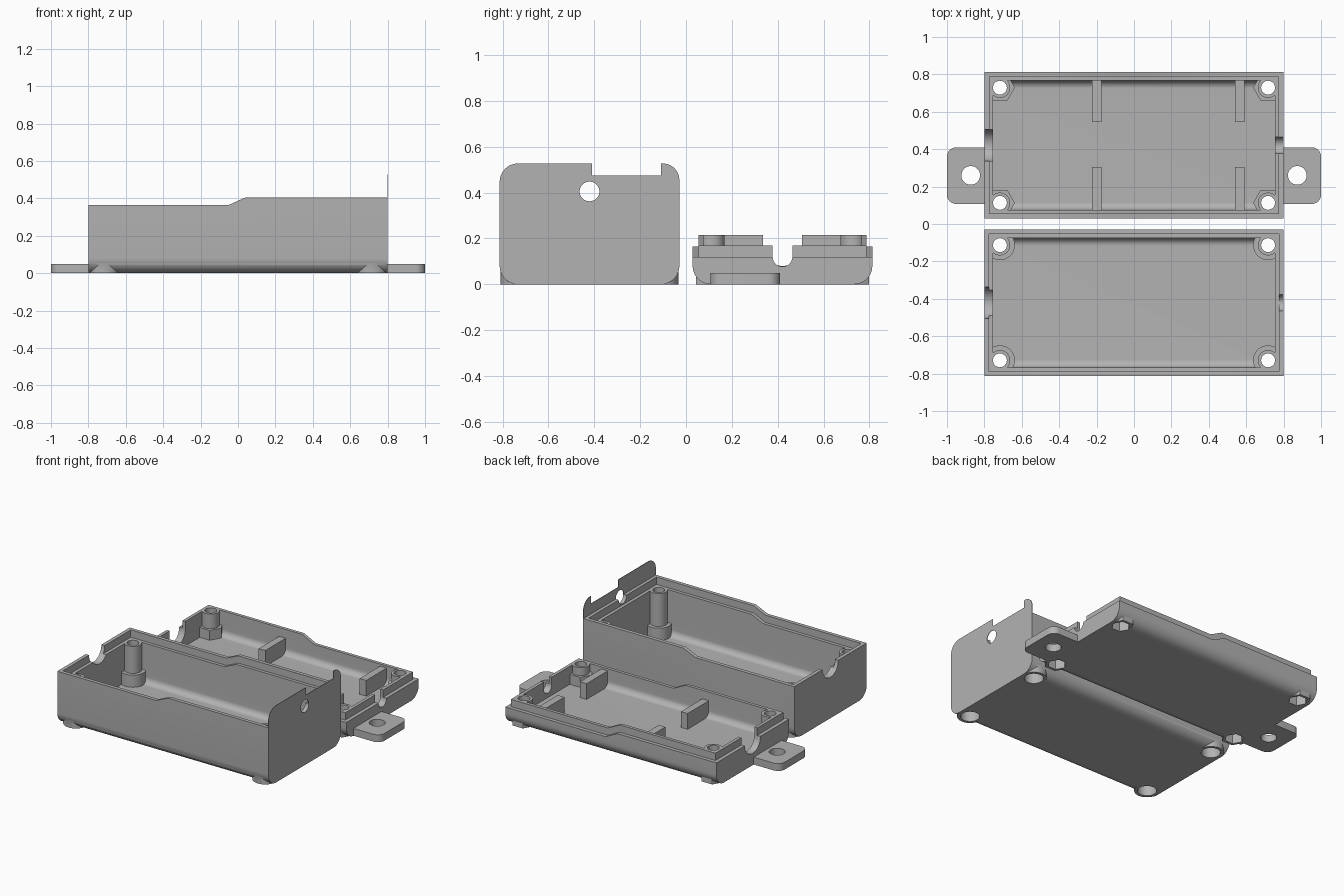
import bpy, bmesh, math
from mathutils import Vector

if "Cube" in bpy.data.objects:
    bpy.data.objects.remove(bpy.data.objects["Cube"], do_unlink=True)

grey = bpy.data.materials.new("plain_grey")
grey.use_nodes = True
COLOUR = (0.45, 0.45, 0.45, 1)
grey.diffuse_color = COLOUR
grey.node_tree.nodes["Principled BSDF"].inputs["Base Color"].default_value = COLOUR

HALF_X, HALF_Y, CENTRE = 0.8, 0.392, 0.421
WALL, LIP, LIP_H, ROUND = 0.047, 0.025, 0.05, 0.08
POST_X, POST_Y = 0.717, 0.308


def fillet(corners, steps=10):
    """Outline from (a, b, radius) corners that meet at right angles."""
    out = []
    for i, (a, b, r) in enumerate(corners):
        p = Vector((a, b))
        if r == 0:
            out.append(p)
            continue
        u = (Vector(corners[i - 1][:2]) - p).normalized()
        v = (Vector(corners[(i + 1) % len(corners)][:2]) - p).normalized()
        for k in range(steps + 1):
            t = k / steps * math.pi / 2
            out.append(p + r * (u + v) - r * (v * math.cos(t) + u * math.sin(t)))
    return out


def circle(a, b, r, n=40):
    return [(a + r * math.cos(k * math.tau / n), b + r * math.sin(k * math.tau / n)) for k in range(n)]


def prism(name, outline, axis, lo, hi):
    """Extrude a flat outline along one axis."""
    place = {"x": lambda a, b, h: (h, a, b), "y": lambda a, b, h: (a, h, b), "z": lambda a, b, h: (a, b, h)}[axis]
    bm = bmesh.new()
    rings = [[bm.verts.new(place(a, b, h)) for a, b in outline] for h in (lo, hi)]
    n = len(outline)
    for ring in rings:
        bm.faces.new(ring)
    for i in range(n):
        j = (i + 1) % n
        bm.faces.new((rings[0][i], rings[0][j], rings[1][j], rings[1][i]))
    bmesh.ops.recalc_face_normals(bm, faces=bm.faces)
    mesh = bpy.data.meshes.new(name)
    bm.to_mesh(mesh)
    bm.free()
    mesh.materials.append(grey)
    obj = bpy.data.objects.new(name, mesh)
    bpy.context.collection.objects.link(obj)
    return obj


def combine(obj, operation, *tools):
    """Apply booleans one by one and drop the helpers."""
    for tool in tools:
        mod = obj.modifiers.new("cut", "BOOLEAN")
        mod.operation, mod.solver, mod.object = operation, "EXACT", tool
        dg = bpy.context.evaluated_depsgraph_get()
        mesh = bpy.data.meshes.new_from_object(obj.evaluated_get(dg))
        obj.modifiers.clear()
        obj.data = mesh
        bpy.data.objects.remove(tool, do_unlink=True)


def trough(name, yc, inset, floor, radius):
    """Block with both long bottom edges rounded."""
    w = HALF_Y - inset
    pts = fillet([(yc - w, floor, radius), (yc + w, floor, radius), (yc + w, 1, 0), (yc - w, 1, 0)])
    return prism(name, pts, "x", inset - HALF_X, HALF_X - inset)


def stepped(yc, inset, low, left, right, lift=0):
    """Block whose upper or lower edge follows the sloped step of the rim."""
    x, w = HALF_X - inset, HALF_Y - inset
    pts = [(-x, low), (x, low), (x, right + lift), (0.04, right + lift), (-0.05, left + lift), (-x, left + lift)]
    return prism("step", pts, "y", yc - w, yc + w)


def half_tray(name, yc, left, right, sides, base_top, tongue):
    tray = trough(name, yc, 0, 0, ROUND)
    combine(tray, "INTERSECT", stepped(yc, 0, -1, left, right))
    if tongue:
        combine(tray, "UNION", stepped(yc, LIP, 0.09, left, right, LIP_H))
    combine(tray, "DIFFERENCE", trough("cavity", yc, WALL, 0.047, 0.04))
    if not tongue:
        combine(tray, "DIFFERENCE", stepped(yc, LIP, 2, left, right, -LIP_H))

    # Corner screw posts with wider bases
    spots = [(sx * POST_X, yc + sy * POST_Y) for sx in (-1, 1) for sy in (-1, 1)]
    for x, y in spots:
        top = (left if x < 0 else right) + (LIP_H if tongue else -LIP_H)
        combine(tray, "UNION",
                prism("base", circle(x, y, 0.08, sides), "z", 0, base_top),
                prism("post", circle(x, y, 0.055), "z", 0.02, top))
    for x, y in spots:
        combine(tray, "DIFFERENCE",
                prism("pocket", circle(x, y, 0.06, sides), "z", -0.1, base_top - 0.04),
                prism("bore", circle(x, y, 0.037), "z", -0.1, 1))

    # Cable notches in the two end walls
    for sx, r, z in ((-1, 0.085, left), (1, 0.043, right)):
        pts = fillet([(yc - r, z - r, r), (yc + r, z - r, r), (yc + r, 1, 0), (yc - r, 1, 0)], 16)
        pts.pop(17)
        ends = sorted((sx * (HALF_X - WALL - 0.005), sx * 0.9))
        combine(tray, "DIFFERENCE", prism("notch", pts, "x", *ends))
    return tray


# Deep tray at the front
deep_tray = half_tray("deep_tray", -CENTRE, 0.365, 0.405, 40, 0.13, False)

# Shallow tray at the back
shallow_tray = half_tray("shallow_tray", CENTRE, 0.165, 0.12, 6, 0.115, True)

# Thin end plate with a notched top and a cable hole
y0, y1 = -CENTRE - HALF_Y, -CENTRE + HALF_Y
outline = fillet([(y0, 0, ROUND), (y1, 0, ROUND), (y1, 0.527, ROUND * 0.9), (-0.11, 0.527, 0),
                  (-0.11, 0.475, 0), (-0.41, 0.475, 0), (-0.41, 0.527, 0), (y0, 0.527, ROUND)])
end_plate = prism("end_plate", outline, "x", HALF_X - 0.003, HALF_X + 0.0005)
combine(end_plate, "DIFFERENCE", prism("hole", circle(-CENTRE, 0.405, 0.043), "x", 0.7, 0.9))

parts = [deep_tray, shallow_tray, end_plate]

# Mounting ears and inner ribs of the shallow tray
for side, sx in (("right", -1), ("left", 1)):
    pts = fillet([(sx * 0.79, 0.107, 0), (sx, 0.107, 0.05), (sx, 0.41, 0.05), (sx * 0.79, 0.41, 0)])
    ear = prism(side + "_mounting_ear", pts, "z", 0, 0.05)
    combine(ear, "DIFFERENCE", prism("hole", circle(sx * 0.873, 0.26, 0.05), "z", -1, 1))
    parts.append(ear)

for side, x in (("right", -0.2), ("left", 0.565)):
    for end, lo, hi in (("front", 0.07, 0.305), ("back", 0.545, 0.775)):
        pts = [(x - 0.025, lo), (x + 0.025, lo), (x + 0.025, hi), (x - 0.025, hi)]
        parts.append(prism(f"{end}_{side}_rib", pts, "z", 0.04, 0.155))

# Smooth the rounded surfaces, keep edges crisp
bpy.ops.object.select_all(action="DESELECT")
for part in parts:
    part.select_set(True)
bpy.context.view_layer.objects.active = deep_tray
bpy.ops.object.shade_smooth_by_angle(angle=math.radians(30))
